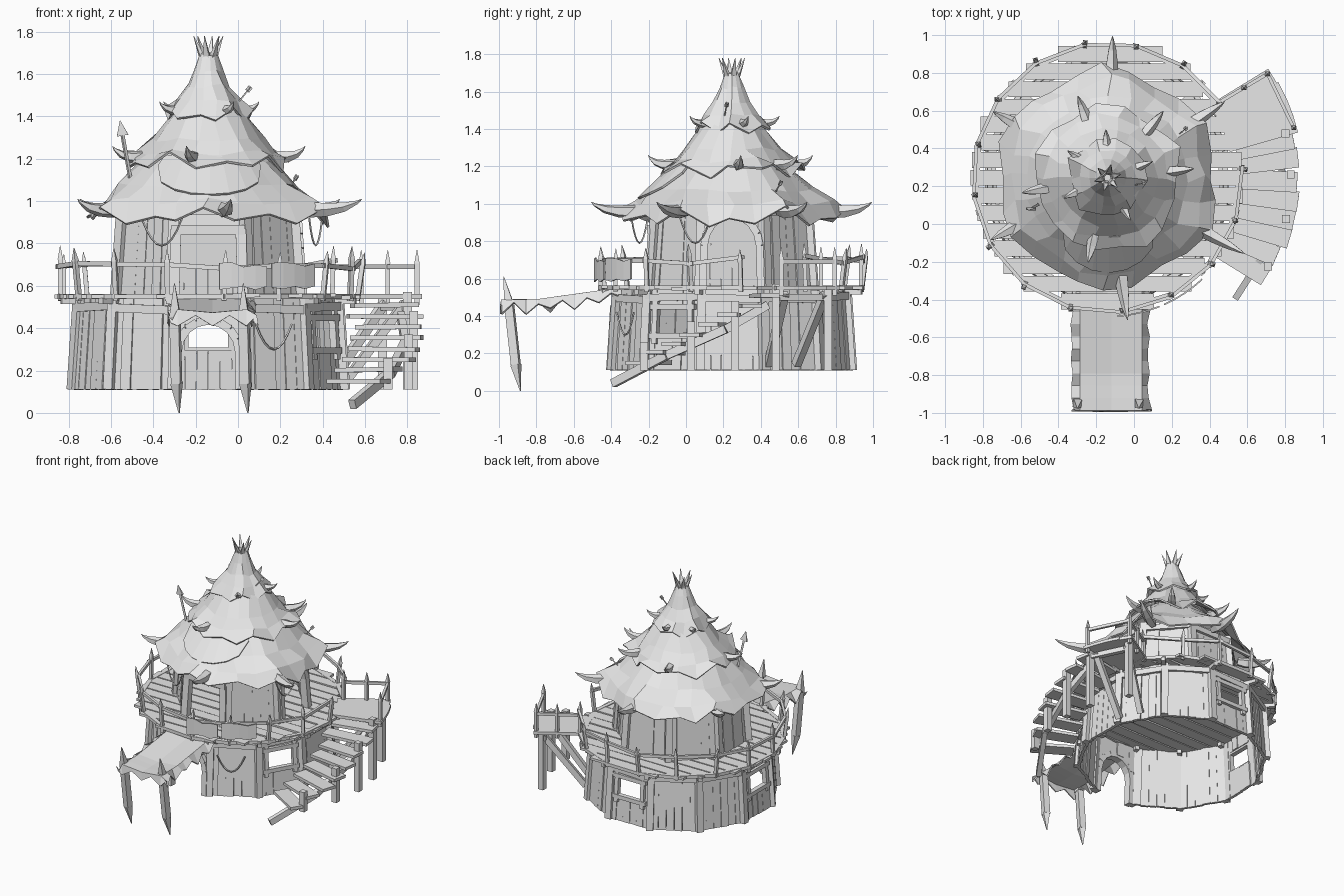
import bpy, bmesh, random
from math import cos, sin, pi, radians, sqrt
from mathutils import Vector as V

if "Cube" in bpy.data.objects:
    bpy.data.objects.remove(bpy.data.objects["Cube"])

random.seed(4)
rnd = random.uniform
CX, CY = -0.14, 0.245          # centre of the round hut
UP = V((0, 0, 1))

mat = bpy.data.materials.new("weathered grey")
mat.diffuse_color = (0.8, 0.8, 0.8, 1)
mat.use_nodes = True
mat.node_tree.nodes["Principled BSDF"].inputs["Base Color"].default_value = mat.diffuse_color


def P(r, deg, z):
    """Point in polar coordinates round the hut axis."""
    return V((CX + r * cos(radians(deg)), CY + r * sin(radians(deg)), z))


def part(name, build, thick=0):
    bm = bmesh.new()
    build(bm)
    bmesh.ops.recalc_face_normals(bm, faces=bm.faces)
    me = bpy.data.meshes.new(name)
    bm.to_mesh(me)
    bm.free()
    me.materials.append(mat)
    ob = bpy.data.objects.new(name, me)
    bpy.context.collection.objects.link(ob)
    if thick:
        m = ob.modifiers.new("thickness", 'SOLIDIFY')
        m.thickness, m.offset = thick, 0


def beam(bm, a, b, w, t, side=None, tip=1.0):
    a, b = V(a), V(b)
    d = (b - a).normalized()
    s = d.cross(UP) if side is None else V(side)
    if s.length < 0.05:
        s = V((1, 0, 0))
    s = (s - d * s.dot(d)).normalized()
    u = d.cross(s)
    q = [(-1, -1), (1, -1), (1, 1), (-1, 1)]
    v = [bm.verts.new(p + (s * i * w + u * j * t) * k / 2) for p, k in ((a, 1), (b, tip)) for i, j in q]
    bm.faces.new(v[3::-1])
    bm.faces.new(v[4:])
    for i in range(4):
        j = (i + 1) % 4
        bm.faces.new((v[i], v[j], v[4 + j], v[4 + i]))


def stake(bm, a, b, w, sharp=0.25):
    m = a.lerp(b, 1 - sharp)
    beam(bm, a, m, w, w)
    beam(bm, m, b, w * 1.15, w * 1.15, tip=0.08)


def chain(bm, pts, w, t, side=None):
    for a, b in zip(pts, pts[1:]):
        beam(bm, a, b, w, t, side)


def skin(bm, rows, closed=False):
    """Quads between successive rows of vertices."""
    for a, b in zip(rows, rows[1:]):
        for k in range(len(a) if closed else len(a) - 1):
            j = (k + 1) % len(a)
            bm.faces.new((a[k], a[j], b[j], b[k]))


def tube(bm, pts, rads, n=5):
    rings = []
    for i, p in enumerate(pts):
        d = (pts[min(i + 1, len(pts) - 1)] - pts[max(i - 1, 0)]).normalized()
        s = d.cross(UP).normalized()
        u = d.cross(s)
        rings.append([bm.verts.new(p + (s * cos(2 * pi * k / n) + u * sin(2 * pi * k / n)) * rads[i]) for k in range(n)])
    skin(bm, rings, True)
    bm.faces.new(rings[0])
    bm.faces.new(rings[-1])


def rope(bm, a, b, sag):
    tube(bm, [a.lerp(b, i / 8) - UP * sag * 4 * (i / 8) * (1 - i / 8) for i in range(9)], [0.005] * 9, 4)


# Plank walls: flat sides, corner posts, ring beams, framed openings
def wall(bm, n, R0, R1, z0, z1, planks, openings):
    h = 180 / n
    for k in range(n):
        a = -90 + 360 / n * k
        kind, lo, hi = openings.get(k, (None, 0, 0))
        out = P(1, a, 0) - P(0, a, 0)

        def at(u, v, o=0):
            low = P(R0, a - h, z0).lerp(P(R0, a + h, z0), u)
            return low.lerp(P(R1, a - h, z1).lerp(P(R1, a + h, z1), u), v) + out * o
        side = at(1, 0) - at(0, 0)
        for j in range(planks):
            u = (j + 0.5) / planks
            spans = [(0, 1)]
            if kind == "window" and abs(u - 0.5) < 0.34:
                spans = [(0, lo), (hi, 1)]
            elif kind == "door":
                spans = [(hi, 1)]
            elif kind == "arch":
                spans = [(lo + (hi - lo) * sqrt(max(0, 1 - ((u - 0.5) / 0.46) ** 2)), 1)]
            for va, vb in spans:
                o = rnd(-0.006, 0.006)
                beam(bm, at(u, va, o), at(u, vb, o), side.length / planks * rnd(0.95, 1.0), 0.022, side)
        # corner post and ring beam
        beam(bm, at(0, 0, 0.01), at(0, 1.0, 0.01), 0.048, 0.045, side)
        beam(bm, at(-0.02, 0.9, 0.018), at(1.02, 0.9 + rnd(-.03, .03), 0.018), 0.03, 0.04)
        # opening frame
        if kind == "window":
            for v in (lo, hi):
                beam(bm, at(0.08, v, 0.015), at(0.92, v, 0.015), 0.035, 0.03)
            for u in (0.17, 0.83):
                beam(bm, at(u, lo - .1, 0.012), at(u, hi + .1, 0.012), 0.03, 0.035, side)
        elif kind == "door":
            beam(bm, at(-0.02, hi, 0.025), at(1.02, hi, 0.025), 0.05, 0.045)
            for u in (0.04, 0.96):
                beam(bm, at(u, 0, 0.02), at(u, hi, 0.02), 0.05, 0.05, side)
        elif kind == "arch":
            arc = [at(0.5 - 0.44 * cos(pi * i / 8), lo + (hi - lo) * sin(pi * i / 8), 0.015) for i in range(9)]
            chain(bm, [at(0.06, 0, 0.015)] + arc + [at(0.94, 0, 0.015)], 0.055, 0.04, out)


WINDOW = ("window", 0.43, 0.79)
part("lower_wall", lambda bm: wall(bm, 12, 0.652, 0.622, 0.11, 0.54, 6, {
    0: ("arch", 0.42, 0.76), 2: WINDOW, 6: WINDOW, 9: WINDOW}))
part("upper_wall", lambda bm: wall(bm, 8, 0.46, 0.425, 0.55, 1.0, 6, {
    0: ("door", 0, 0.7), 2: ("arch", 0.5, 0.87)}))


# Deck boards with ragged ends, and joists below
def deck(bm):
    for i in range(15):
        y = -0.655 + i * 0.0936
        half = sqrt(0.71 ** 2 - y * y)
        beam(bm, (CX - half - rnd(-.03, .02), CY + y, 0.55), (CX + half + rnd(-.03, .02), CY + y, 0.55 + rnd(-.006, .006)),
             0.084, 0.018, (0, 1, 0))
    for k in range(12):
        beam(bm, P(0.57, -75 + 30 * k, 0.528), P(0.72, -75 + 30 * k, 0.528), 0.03, 0.028)
part("deck_boards", deck)

POSTS = [34 + 22 * i for i in range(16)]


def railing(bm):
    tops = []
    for a in POSTS:
        lean = rnd(-0.015, 0.025)
        stake(bm, P(0.705, a, 0.53), P(0.715 + lean, a + rnd(-1, 1), 0.78 + rnd(-.03, .01)), 0.022)
        tops.append(P(0.715, a, 0.70 + rnd(-.02, .02)))
    for i, (a, b) in enumerate(zip(tops, tops[1:])):
        d = (b - a) * 0.06
        beam(bm, a - d, b + d, 0.018, 0.022)
        beam(bm, P(0.705, POSTS[i], 0.55), P(0.705, POSTS[i + 1], 0.55), 0.03, 0.024)
    # landing rail
    c = [P(0.72, 34, 0.55), P(1.01, 33, 0.55), P(1.02, 15, 0.55)]
    for p in c[1:] + [c[0].lerp(c[1], 0.5)]:
        stake(bm, p - UP * .04, p + UP * 0.22, 0.022)
    chain(bm, [p + UP * 0.14 for p in c], 0.018, 0.022)
part("deck_railing", railing)


# Curved staircase with landing and stringer
def stairs(bm):
    for i in range(8):
        a, z = -32 + i * 6.3, 0.15 + i * 0.051
        beam(bm, P(0.68 + rnd(-.03, .02), a, z), P(1.0 + rnd(-.02, .02), a + rnd(-1, 1), z + rnd(-.006, .006)), 0.108, 0.022)
    for a in (16, 21.3, 26.6, 31.5):
        beam(bm, P(0.66, a, 0.55), P(1.02 + rnd(-.02, .02), a, 0.55), 0.095, 0.022)
    chain(bm, [P(.93, -43, 0.04), P(.93, -22, 0.19), P(.93, -2, 0.33), P(.93, 12, 0.46)], 0.035, 0.045)
part("staircase", stairs)


def stair_posts(bm):
    for a, z in ((-29, 0.26), (-13, 0.37), (1, 0.48), (14, 0.57), (32, 0.55)):
        beam(bm, P(0.97, a, 0.11), P(0.97, a, z), 0.042, 0.042)
    for a in (17, 31):
        beam(bm, P(0.67, a, 0.14), P(0.97, a, 0.52), 0.04, 0.04)
    beam(bm, P(0.97, 15, 0.5), P(0.96, 33, 0.5), 0.035, 0.035)
part("stair_posts", stair_posts)


# Three hide roof tiers, torn hems pulled out towards the horns
def tier(profile, n, drop, lobes, phase, pull):
    def build(bm):
        rings = []
        for i, (r, z) in enumerate(profile):
            hem = i == len(profile) - 1
            ring = []
            for k in range(n):
                a = 360 / n * k + rnd(-4, 4)
                f = (i / (len(profile) - 1)) ** 2 * pull * cos(radians(lobes * (a - phase)))
                jr = 0.02 if hem else 0.045 * r
                dz = (-rnd(.5, 1) if k % 2 else rnd(0, .5)) * drop if hem else rnd(-.012, .012)
                ring.append(bm.verts.new(P(r + f + rnd(-jr, jr), a, z + f + dz)))
            rings.append(ring)
        skin(bm, rings, True)
    return build


LOW = [(.2, 1.29), (.31, 1.185), (.42, 1.07), (.51, .995), (.575, .94)]
part("roof_bottom_tier", tier(LOW, 24, 0.055, 6, 30, .028), 0.012)
part("roof_middle_tier", tier([(.1, 1.49), (.175, 1.395), (.255, 1.29), (.325, 1.225), (.385, 1.195)], 18, 0.045, 5, 20, .02), 0.012)
part("roof_top_tier", tier([(.035, 1.69), (.06, 1.62), (.095, 1.54), (.145, 1.475), (.205, 1.415)], 14, 0.045, 5, 10, .012), 0.012)


# Large hide patch over the front of the bottom tier
def patch(bm):
    rows = []
    for t in range(5):
        row = []
        for i in range(9):
            r = 0.31 + (0.05 + 0.14 * sin(pi * i / 8) ** .6) * t / 4
            row.append(bm.verts.new(P(r, -131 + 10.5 * i, 1.185 - (r - .31) * .97 + .028)))
        rows.append(row)
    skin(bm, rows)
part("roof_front_patch", patch, 0.012)


# Horns jutting out of each hem, from root radius to tip radius
def horns(bm):
    def horn(a, r, tip, z, rise, rad):
        prof = [(0, 0, .75), (.25, -.15, 1), (.5, -.12, .88), (.75, .15, .6), (.93, .65, .24), (1, 1, .03)]
        tube(bm, [P(r + (tip - r) * s, a, z + h * rise) for s, h, _ in prof], [rad * k for *_, k in prof])
    for a, tip in ((33, .74), (88, .75), (150, .70), (208, .70), (-82, .76), (-29, .83)):
        horn(a, 0.46, tip, 0.965, 0.045, 0.038)
    for a in (6, 50, 110, 190, -103):
        horn(a, 0.29, 0.46, 1.215, 0.045, 0.031)
    for a in (20, 92, 146, 205, -62):
        horn(a, 0.13, 0.255, 1.435, 0.035, 0.025)
part("roof_horns", horns)


# Stake crown on the tip
def crown(bm):
    for k in range(6):
        a = 60 * k + 15
        beam(bm, P(0.025, a, 1.62), P(0.035, a, 1.70), 0.028, 0.02)
        beam(bm, P(0.035, a, 1.69), P(0.072, a, 1.78), 0.028, 0.02, tip=0.1)
part("roof_crown", crown)


# Awning over the entrance, with ragged edges
def awning(bm):
    xs = [-.325, -.285, -.2, -.12, -.04, .04, .08]
    rows = []
    for i in range(12):
        y = -.985 + max(0, i - 1) * .065
        z = .485 + .07 * max(0, (y + .8) / .5) - (.045 if i == 0 else 0)
        row = []
        for j, x in enumerate(xs):
            edge = j in (0, 6)
            dz = -(rnd(.04, .08) if i % 2 else rnd(0, .03)) if edge else -.015 * (1 - abs(j - 3) / 2)
            if i == 0:
                dz = -.03 if j % 2 else .02
            row.append(bm.verts.new((x + (rnd(-.015, .015) if edge else 0), y + (-.004 if i == 0 else 0), z + dz)))
        rows.append(row)
    skin(bm, rows)
part("awning_hide", awning, 0.01)


def poles(bm):
    for x in (-.29, .035):
        c = [V((x + .012, -.885, 0.0)), V((x, -.91, .14)), V((x - .008, -.945, .46)), V((x - .01, -.975, .61))]
        beam(bm, c[1], c[0], .045, .045, tip=.1)
        beam(bm, c[1], c[2], .045, .045)
        beam(bm, c[2], c[3], .05, .05, tip=.08)
part("awning_poles", poles)


# Hides hung over the front rail
def rail_hides(bm):
    for a0, a1 in ((-86, -68), (-66, -47)):
        skin(bm, [[bm.verts.new(P(.735, a0 + (a1 - a0) * i / 4, z + rnd(-.012, .012))) for i in range(5)] for z in (.70, .59)])
part("rail_hides", rail_hides, 0.008)


# Hanging ropes
def ropes(bm):
    rope(bm, P(.55, -125, .92), P(.55, -103, .92), .13)
    rope(bm, P(.55, -12, .92), P(.55, -30, .92), .13)
    rope(bm, P(.655, -70, .42), P(.655, -53, .42), .12)
part("ropes", ropes)


# Spear and arrows stuck in the roof
def spear(bm):
    a, b = V((-.48, .12, .95)), V((-.545, .08, 1.31))
    beam(bm, a, b, .014, .014)
    beam(bm, b, V((-.557, .073, 1.38)), .055, .014, (1, 0, 0), tip=.05)
    for p, q in (((-.02, .2, 1.44), (.06, .22, 1.54)), ((.22, .46, 1.03), (.28, .51, 1.12))):
        p, q = V(p), V(q)
        beam(bm, p, q, .006, .006)
        beam(bm, p.lerp(q, .8), q, .022, .004)
        beam(bm, p.lerp(q, .8), q, .004, .022)
part("spear_and_arrows", spear)
